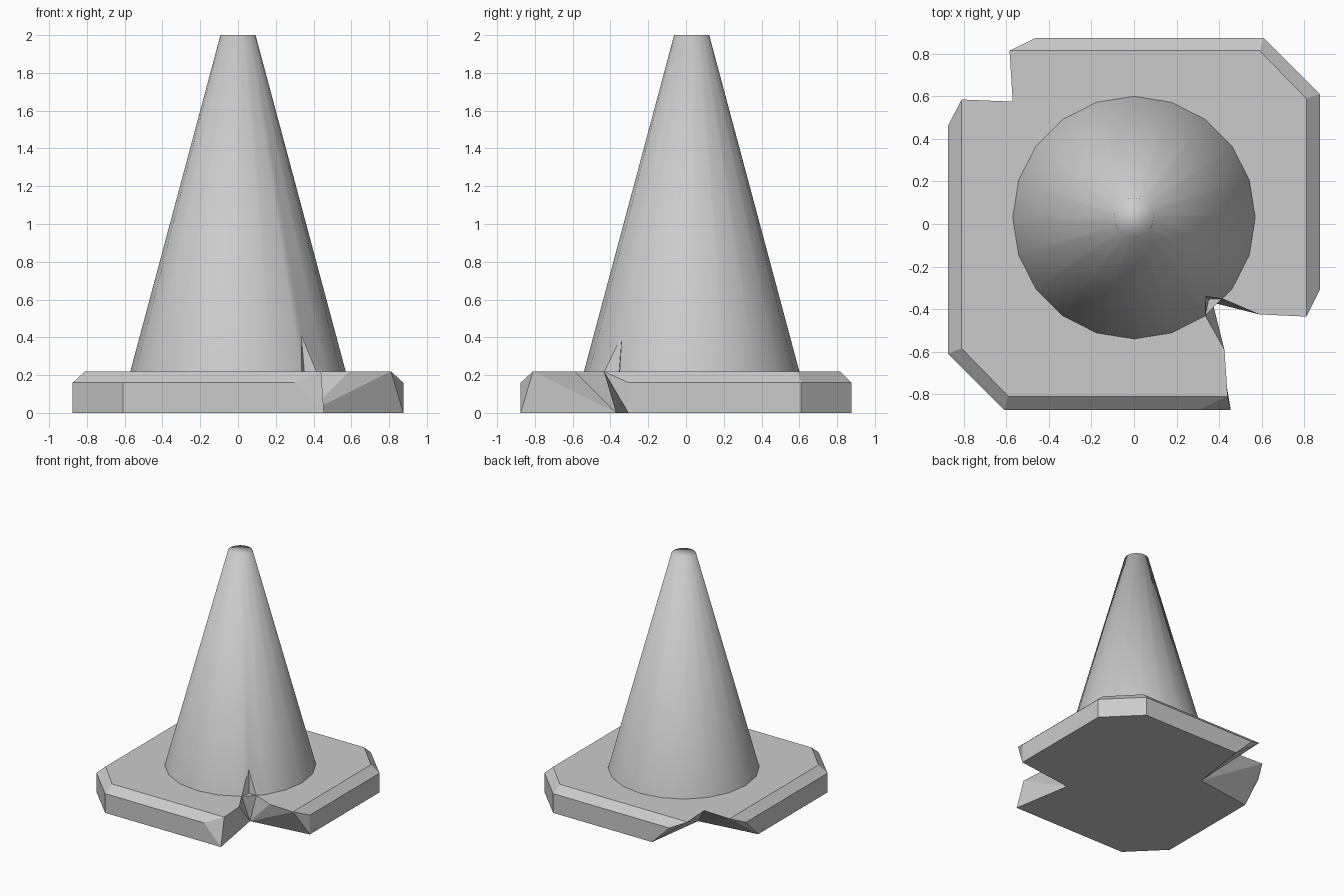
import bpy, bmesh, math

if "Cube" in bpy.data.objects:
    bpy.data.objects.remove(bpy.data.objects["Cube"])


def make_object(name, bm):
    bmesh.ops.remove_doubles(bm, verts=bm.verts, dist=1e-5)
    bmesh.ops.recalc_face_normals(bm, faces=bm.faces)
    mesh = bpy.data.meshes.new(name)
    bm.to_mesh(mesh)
    bm.free()
    obj = bpy.data.objects.new(name, mesh)
    bpy.context.collection.objects.link(obj)
    return obj


def face(bm, *points):
    bm.faces.new([bm.verts.new(p) for p in points])


def at(z, pts):
    return [(x, y, z) for x, y in pts]


TOP, MID = 0.22, 0.16
slit_tip = (0.335, -0.34, 0.41)
slit_left = (0.335, -0.431, TOP)
slit_right = (0.415, -0.351, TOP)
front_apex = (0.37, -0.37, 0)

# Base plate: two bevelled runs, each ending at the torn corners
runs = []
runs.append((
    at(TOP, [(-.81, .585), (-.81, -.585), (-.59, -.81), (.44, -.81)]),
    at(MID, [(-.875, .46), (-.875, -.61), (-.61, -.875), (.30, -.875)]),
    at(0, [(-.875, .30), (-.875, -.61), (-.61, -.875), (.455, -.875)])))
runs.append((
    at(TOP, [(.81, -.435), (.81, .59), (.59, .815), (-.585, .815)]),
    at(MID, [(.875, -.305), (.875, .61), (.61, .875), (-.46, .875)]),
    at(0, [(.875, -.305), (.875, .61), (.61, .875), (-.30, .875)])))
front_tear = at(TOP, [(.425, -.59)]) + [slit_left, slit_right] + at(TOP, [(.59, -.425)])
back_tear = at(TOP, [(-.57, .575)])
tears = [(front_tear, front_apex), (back_tear, (-.37, .37, 0))]

bm = bmesh.new()
top_loop, bottom_loop = [], []
for i, (top, mid, low) in enumerate(runs):
    for k in range(3):
        face(bm, top[k], top[k + 1], mid[k + 1], mid[k])
        face(bm, mid[k], mid[k + 1], low[k + 1], low[k])
    for k in (0, 3):
        face(bm, top[k], mid[k], low[k])
    # Torn corner walls fan out from the lower apex
    tear, apex = tears[i]
    nxt = runs[1 - i]
    fan = [low[3], top[3]] + tear + [nxt[0][0], nxt[2][0]]
    for a, b in zip(fan, fan[1:]):
        face(bm, apex, a, b)
    top_loop += top + tear
    bottom_loop += low + [apex]
face(bm, *top_loop)
face(bm, *bottom_loop)
make_object("base_plate", bm)

# Cone body with one split panel above the front tear
N, CY = 20, 0.03


def ring(r, z):
    return [(r * math.cos(math.tau * i / N), CY + r * math.sin(math.tau * i / N), z)
            for i in range(N)]


low, high = ring(0.57, TOP), ring(0.093, 2.0)
SPLIT = 17
bm = bmesh.new()
for i in range(N):
    j = (i + 1) % N
    if i != SPLIT:
        face(bm, low[i], low[j], high[j], high[i])
face(bm, low[17], slit_tip, high[17])
face(bm, slit_tip, high[18], high[17])
face(bm, slit_tip, low[18], high[18])
face(bm, slit_tip, slit_right, low[18])
face(bm, *high)
cone = make_object("cone_body", bm)
for p in cone.data.polygons:
    p.use_smooth = True

# Walls inside the split
bm = bmesh.new()
face(bm, slit_tip, low[17], front_apex)
face(bm, slit_tip, front_apex, slit_right)
make_object("split_walls", bm)
